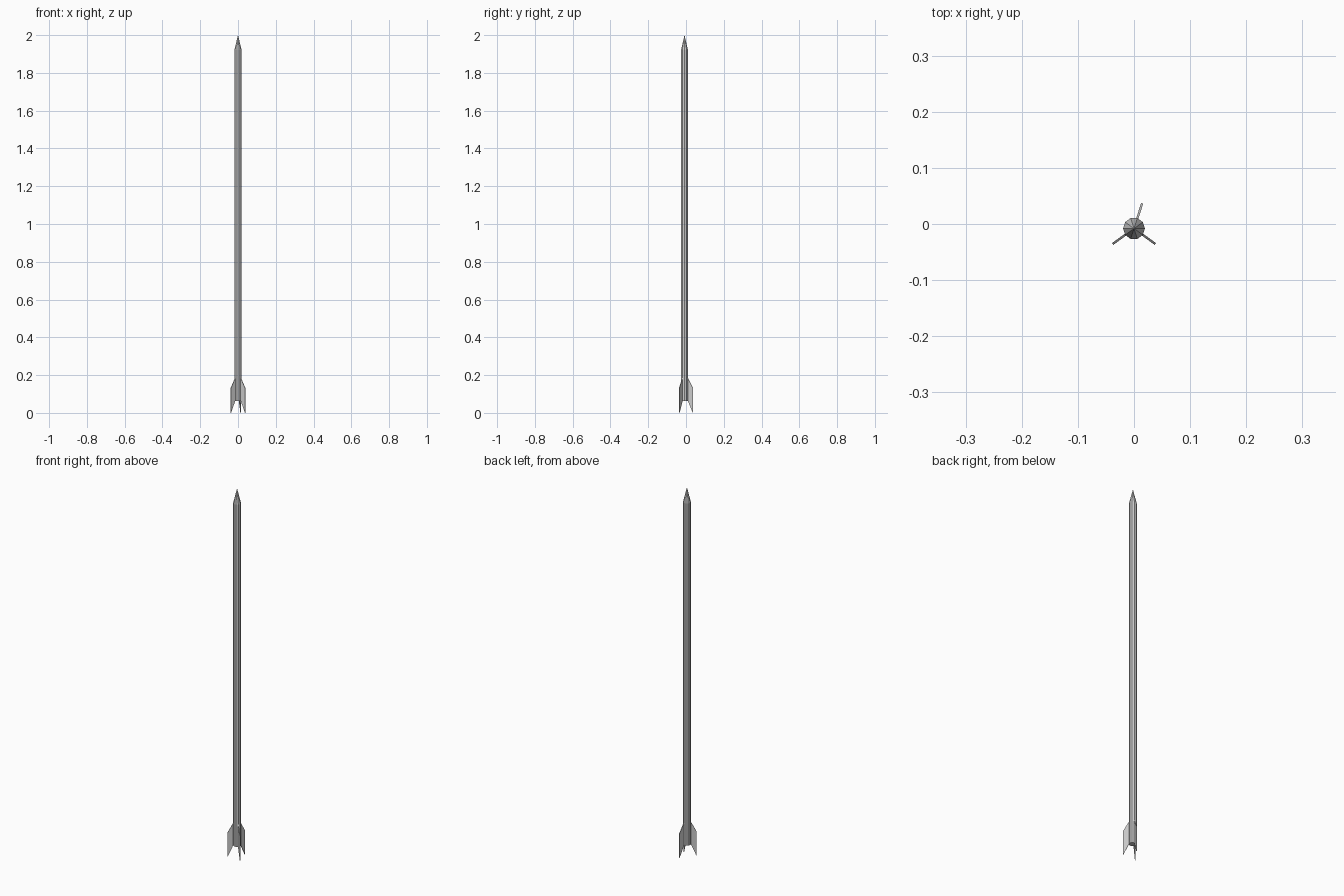
import bpy, bmesh, math
from mathutils import Vector

if "Cube" in bpy.data.objects:
    bpy.data.objects.remove(bpy.data.objects["Cube"])

CX, CY = 0.0, -0.008      # body axis
R, SIDES = 0.0195, 10


def finish(bm, name):
    bmesh.ops.recalc_face_normals(bm, faces=bm.faces)
    me = bpy.data.meshes.new(name)
    bm.to_mesh(me)
    bm.free()
    ob = bpy.data.objects.new(name, me)
    ob.location = (CX, CY, 0)
    bpy.context.collection.objects.link(ob)
    return ob


# Ten-sided tube with pointed nose
bm = bmesh.new()
rings = [[bm.verts.new((R * math.cos(math.tau * i / SIDES),
                        R * math.sin(math.tau * i / SIDES), z))
          for i in range(SIDES)] for z in (0.063, 1.92)]
tip = bm.verts.new((0, 0, 2.0))
bm.faces.new(rings[0])
for i in range(SIDES):
    j = (i + 1) % SIDES
    bm.faces.new((rings[0][i], rings[0][j], rings[1][j], rings[1][i]))
    bm.faces.new((rings[1][i], rings[1][j], tip))
finish(bm, "rocket_body")

# Swept fins, each growing from a corner of the tube: (radius, height) outline
PROFILE = [(0.0185, 0.185), (0.047, 0.132), (0.047, 0.0), (0.0185, 0.065)]
HALF = 0.002


def fin(name, degrees):
    a = math.radians(degrees)
    out = Vector((math.cos(a), math.sin(a), 0))
    side = Vector((-math.sin(a), math.cos(a), 0)) * HALF
    bm = bmesh.new()
    loops = [[bm.verts.new(out * r + side * s + Vector((0, 0, z)))
              for r, z in PROFILE] for s in (-1, 1)]
    for loop in loops:
        bm.faces.new(loop)
    for i in range(4):
        j = (i + 1) % 4
        bm.faces.new((loops[0][i], loops[0][j], loops[1][j], loops[1][i]))
    finish(bm, name)


for name, deg in (("back_fin", 72), ("left_fin", 216), ("right_fin", 324)):
    fin(name, deg)
